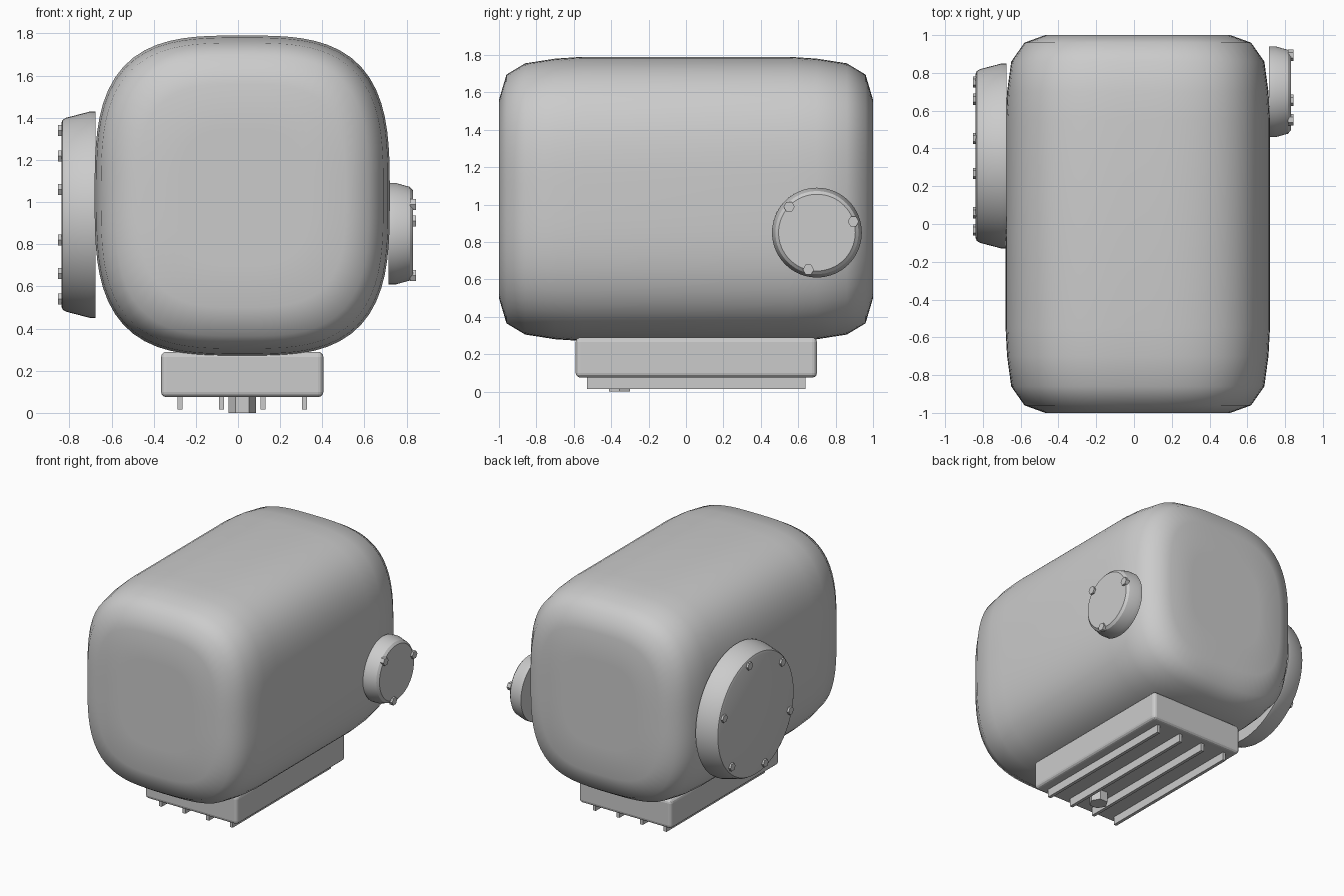
import bpy, bmesh
from math import sin, cos, pi, radians, copysign

if "Cube" in bpy.data.objects:
    bpy.data.objects.remove(bpy.data.objects["Cube"])

CX, CZ = 0.02, 1.03  # centre line of the tank


def loft(name, rings, smooth=None):
    """Skin equal-length closed rings and cap both ends."""
    bm = bmesh.new()
    vs = [[bm.verts.new(p) for p in r] for r in rings]
    n = len(vs[0])
    for a, b in zip(vs, vs[1:]):
        for i in range(n):
            bm.faces.new((a[i], a[(i + 1) % n], b[(i + 1) % n], b[i]))
    bm.faces.new(vs[0])
    bm.faces.new(vs[-1])
    bmesh.ops.recalc_face_normals(bm, faces=bm.faces)
    me = bpy.data.meshes.new(name)
    bm.to_mesh(me)
    bm.free()
    ob = bpy.data.objects.new(name, me)
    bpy.context.collection.objects.link(ob)
    if smooth:
        bpy.ops.object.select_all(action='DESELECT')
        bpy.context.view_layer.objects.active = ob
        ob.select_set(True)
        bpy.ops.object.shade_smooth_by_angle(angle=radians(smooth))
    return ob


def squircle(y, rx, rz, n=3.2, seg=80):
    """Superellipse section in the xz plane."""
    def f(v):
        return copysign(abs(v) ** (2 / n), v) if abs(v) > 1e-9 else 0
    # sample by polar angle so the points stay evenly spread
    pts = []
    for i in range(seg):
        c, s = cos(2 * pi * i / seg), sin(2 * pi * i / seg)
        k = (abs(c) ** n + abs(s) ** n) ** (-1 / n)
        pts.append((CX + rx * c * k, y, CZ + rz * s * k))
    return pts


def disc(name, profile, y, z, seg, smooth=None):
    """Turned part about the x axis, profile of (x, radius)."""
    return loft(name, [[(x, y + r * cos(2 * pi * i / seg), z + r * sin(2 * pi * i / seg))
                        for i in range(seg)] for x, r in profile], smooth)


def box(name, lo, hi, bevel=0):
    me = bpy.data.meshes.new(name)
    bm = bmesh.new()
    bmesh.ops.create_cube(bm, size=1)
    for v in bm.verts:
        v.co = [(a + b) / 2 + c * (b - a) for a, b, c in zip(lo, hi, v.co)]
    bm.to_mesh(me)
    bm.free()
    ob = bpy.data.objects.new(name, me)
    bpy.context.collection.objects.link(ob)
    if bevel:
        m = ob.modifiers.new("bevel", 'BEVEL')
        m.width, m.segments = bevel, 3
    return ob


# Rounded tank body
half = [(1, .30, .32), (1, .49, .53), (.96, .60, .665), (.86, .67, .725),
        (.70, .692, .75), (.55, .70, .76)]
rings = [(-y, a, b) for y, a, b in half] + [(y, a, b) for y, a, b in reversed(half)]
loft("tank_body", [squircle(*r) for r in rings], 60)


# Round side covers with a ring of hex bolts
def cover(name, profile, y, z, bolts, bolt_r, x0, x1):
    disc(name, profile, y, z, 64, 28)
    for i in range(bolts):
        a = radians(17) + 2 * pi * i / bolts
        disc(f"{name}_bolt_{i + 1}", [(x0, .03), (x1, .03)],
             y + bolt_r * cos(a), z + bolt_r * sin(a), 6)


cover("large_cover", [(-.675, .49), (-.70, .49), (-.815, .46), (-.832, .45), (-.838, .435)],
      .36, .94, 6, .41, -.825, -.853)
cover("small_cover", [(.715, .24), (.75, .24), (.815, .222), (.83, .205)],
      .70, .85, 3, .203, .815, .845)

# Bottom pan with cooling fins
box("bottom_pan", (-.365, -.59, .075), (.405, .70, .29), .025)
for i, x in enumerate((-.275, -.078, .118, .315)):
    box(f"pan_fin_{i + 1}", (x - .012, -.53, .015), (x + .012, .64, .09))

# Hexagonal drain plug
loft("drain_plug", [[(CX + .065 * cos(i * pi / 3), -.355 + .065 * sin(i * pi / 3), z)
                     for i in range(6)] for z in (0, .085)])
